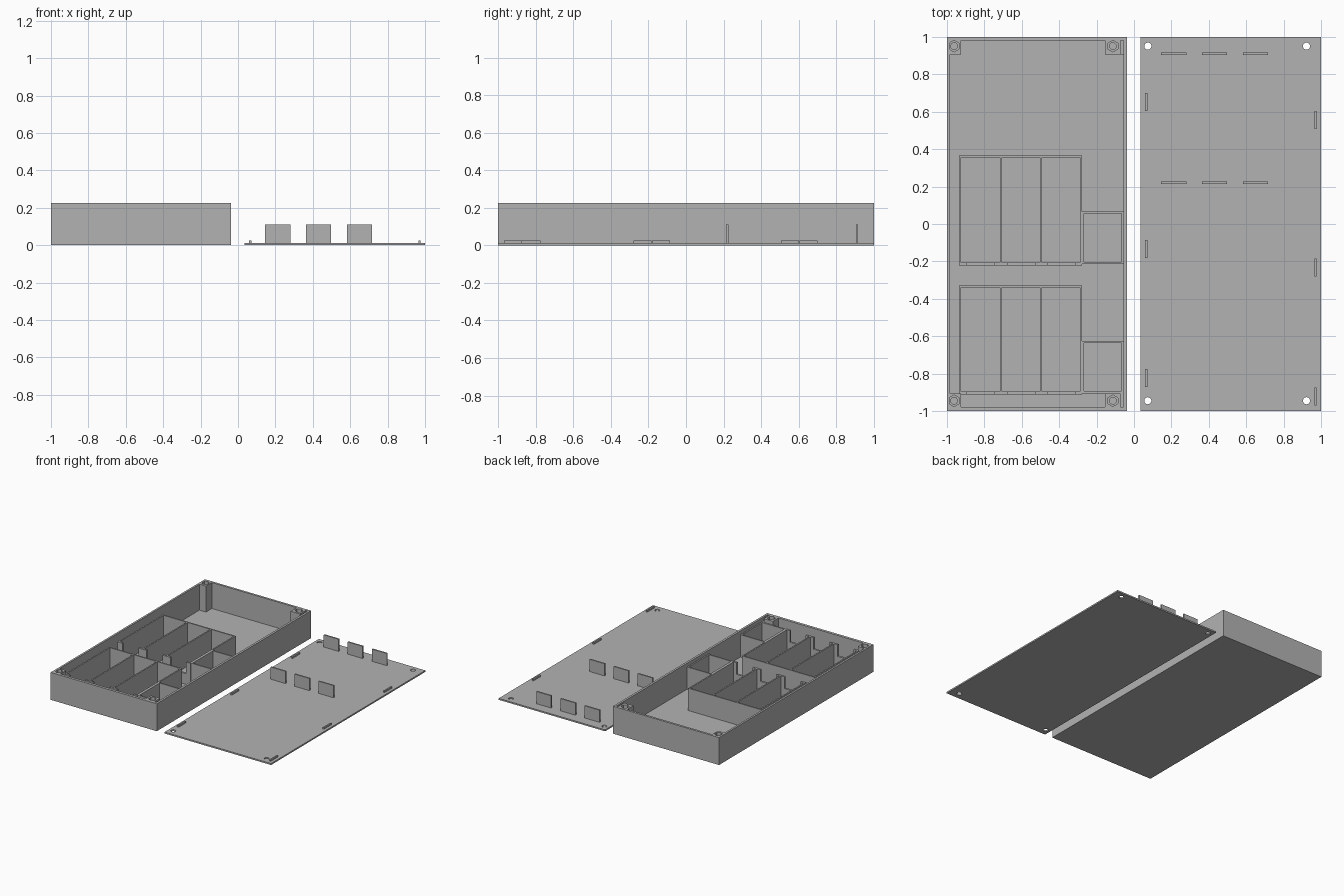
import bpy, bmesh, math

if "Cube" in bpy.data.objects:
    bpy.data.objects.remove(bpy.data.objects["Cube"])

grey = bpy.data.materials.new("plain grey")
grey.diffuse_color = (0.45, 0.45, 0.45, 1)
grey.use_nodes = True
grey.node_tree.nodes["Principled BSDF"].inputs["Base Color"].default_value = grey.diffuse_color


def finish(name, bm):
    bmesh.ops.recalc_face_normals(bm, faces=bm.faces)
    me = bpy.data.meshes.new(name)
    bm.to_mesh(me)
    bm.free()
    me.materials.append(grey)
    ob = bpy.data.objects.new(name, me)
    bpy.context.collection.objects.link(ob)
    return ob


def box(name, x0, x1, y0, y1, z0, z1):
    bm = bmesh.new()
    bmesh.ops.create_cube(bm, size=1)
    for v in bm.verts:
        v.co = (x1 if v.co.x > 0 else x0, y1 if v.co.y > 0 else y0, z1 if v.co.z > 0 else z0)
    return finish(name, bm)


def prism(name, x, y, r, z0, z1, sides):
    bm = bmesh.new()
    bmesh.ops.create_cone(bm, cap_ends=True, segments=sides, radius1=r, radius2=r, depth=z1 - z0)
    bmesh.ops.translate(bm, verts=bm.verts, vec=(x, y, (z0 + z1) / 2))
    return finish(name, bm)


def plate_xz(name, pts, y0, y1):
    """Outline in x and z, extruded along y."""
    bm = bmesh.new()
    face = bm.faces.new([bm.verts.new((x, y0, z)) for x, z in pts])
    ext = bmesh.ops.extrude_face_region(bm, geom=[face])
    moved = [g for g in ext["geom"] if isinstance(g, bmesh.types.BMVert)]
    bmesh.ops.translate(bm, verts=moved, vec=(0, y1 - y0, 0))
    return finish(name, bm)


def cut(ob, *cutters):
    for c in cutters:
        mod = ob.modifiers.new("cut", "BOOLEAN")
        mod.operation, mod.solver, mod.object = "DIFFERENCE", "EXACT", c
    deps = bpy.context.evaluated_depsgraph_get()
    me = bpy.data.meshes.new_from_object(ob.evaluated_get(deps))
    ob.modifiers.clear()
    ob.data = me
    for c in cutters:
        bpy.data.objects.remove(c)


TOP, FLOOR, RIM, NOTCH = 0.225, 0.012, 0.195, 0.10

# Open tray
tray = box("tray", -1, -0.037, -1, 1, 0, TOP)
cut(tray, box("cavity", -0.984, -0.055, -0.978, 0.982, FLOOR, TOP + 0.1))

# Corner posts with screw hole, nut recess and clip slot
for x0, x1, hx in ((-0.984, -0.925, -0.962), (-0.155, -0.055, -0.113)):
    for y0, y1, hy in ((-0.978, -0.905, -0.945), (0.905, 0.982, 0.951)):
        post = box("corner_post", x0, x1, y0, y1, FLOOR, TOP)
        cutters = [prism("screw_hole", hx, hy, 0.018, 0.05, TOP + 0.05, 24),
                   prism("nut_recess", hx, hy, 0.031, TOP - 0.025, TOP + 0.05, 6)]
        if x1 > -0.1:
            cutters.append(box("clip_slot", -0.072, -0.0551, y0 - 0.02, y1 + 0.02,
                               TOP - 0.03, TOP + 0.05))
        cut(post, *cutters)

# Cell compartments: two rows of three bays, each with a side bay
W = 0.011
DIVIDERS = (-0.936, -0.717, -0.502, -0.288)
for y0, y1, side_y0, side_y1 in ((-0.222, 0.367, -0.215, 0.066), (-0.912, -0.328, -0.905, -0.626)):
    front = y0 + 0.016
    for x in DIVIDERS:
        box("bay_divider", x, x + W, front, y1 - W, FLOOR, RIM)
    left, right = DIVIDERS[0], DIVIDERS[-1] + W
    box("bay_back_wall", left, right, y1 - W, y1, FLOOR, RIM)
    outline = [(left, FLOOR), (left, RIM)]
    for x in DIVIDERS[:-1]:
        a, b = x + 0.043, x + 0.187
        outline += [(a, RIM), (a, NOTCH), (b, NOTCH), (b, RIM)]
    outline += [(right, RIM), (right, FLOOR)]
    plate_xz("notched_front_wall", outline, y0, front)
    box("side_bay_left_wall", right, right + W, side_y0, side_y1, FLOOR, RIM)
    box("side_bay_right_wall", -0.066, -0.055, side_y0 + W, side_y1 - W, FLOOR, RIM)
    for y in (side_y0, side_y1 - W):
        box("side_bay_end_wall", right + W, -0.055, y, y + W, FLOOR, RIM)

# Flat lid with screw holes
lid = box("lid", 0.034, 1, -1, 1, 0, FLOOR)
cut(lid, *[prism("lid_hole", x, y, 0.019, -0.05, 0.05, 24)
           for x in (0.074, 0.922) for y in (-0.945, 0.951)])

# Upright tabs on the lid
for y in (0.214, 0.904):
    for x in (0.145, 0.363, 0.582):
        box("lid_tab", x, x + 0.135, y, y + 0.012, FLOOR, 0.112)

# Low clips along the lid edges
for x, shift in ((0.059, 0), (0.964, -0.098)):
    for y in (0.605, -0.182, -0.872):
        box("lid_clip", x, x + 0.012, y + shift, y + shift + 0.096, FLOOR, 0.025)
